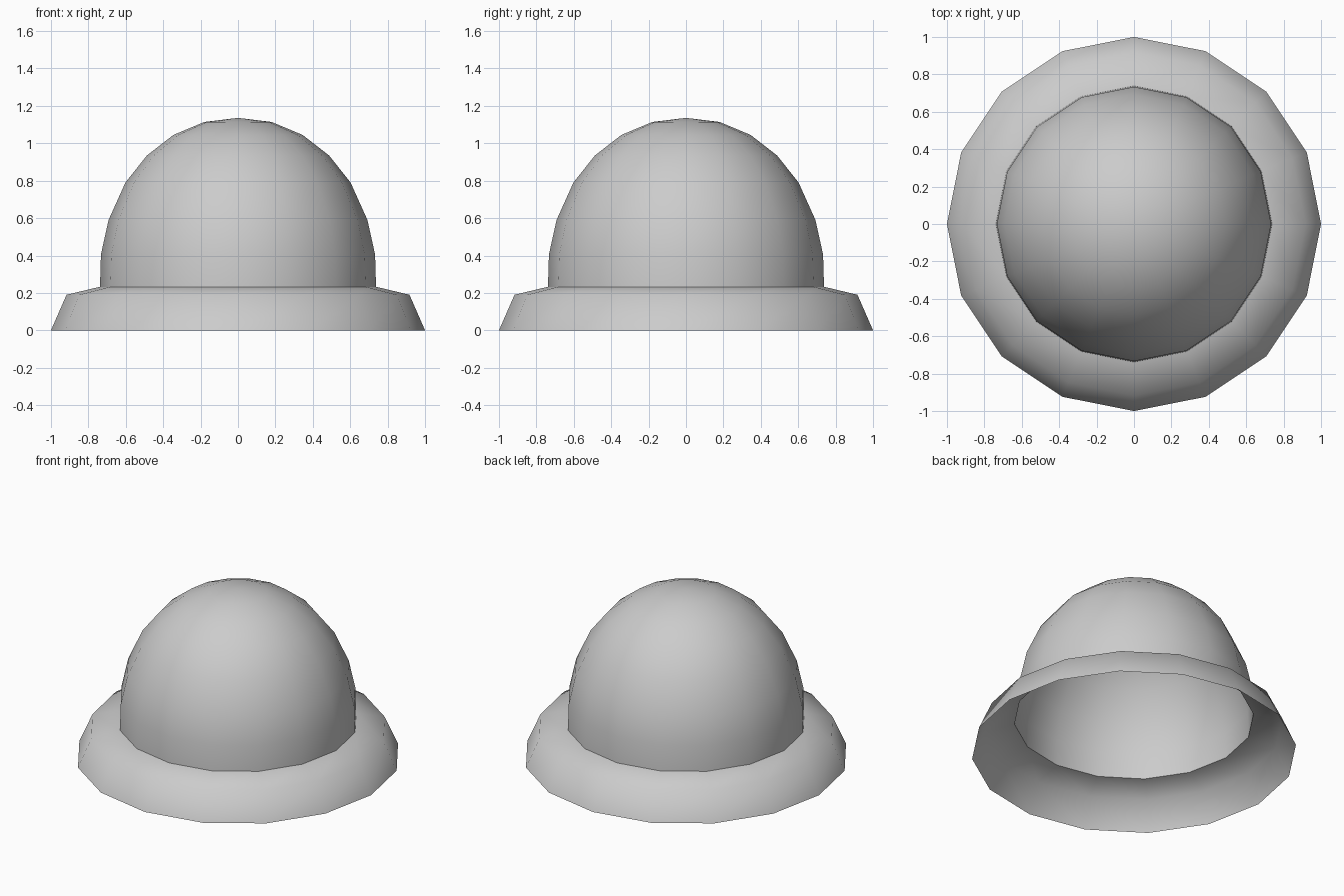
import bpy, bmesh, math

if "Cube" in bpy.data.objects:
    bpy.data.objects.remove(bpy.data.objects["Cube"])

SIDES = 16


def lathe(name, profile):
    """Open surface of revolution; a radius of 0 becomes a single pole."""
    bm = bmesh.new()
    rings = []
    for r, z in profile:
        if r == 0:
            rings.append([bm.verts.new((0, 0, z))] * SIDES)
        else:
            rings.append([bm.verts.new((r * math.cos(math.tau * i / SIDES),
                                        r * math.sin(math.tau * i / SIDES), z))
                          for i in range(SIDES)])
    for low, high in zip(rings, rings[1:]):
        for i in range(SIDES):
            j = (i + 1) % SIDES
            corners = [low[i], low[j], high[j], high[i]]
            face = bm.faces.new(list(dict.fromkeys(corners)))
            face.smooth = True
    bm.normal_update()
    mesh = bpy.data.meshes.new(name)
    bm.to_mesh(mesh)
    bm.free()
    obj = bpy.data.objects.new(name, mesh)
    bpy.context.collection.objects.link(obj)
    return obj


# Flared brim, open underneath
lathe("brim", [(1.0, 0), (0.917, 0.19), (0.738, 0.233)])

# Rounded hollow crown; separate so the seam stays crisp
lathe("crown", [(0.738, 0.233), (0.733, 0.405), (0.692, 0.59), (0.602, 0.79),
                (0.487, 0.935), (0.345, 1.045), (0.18, 1.114), (0, 1.136)])
